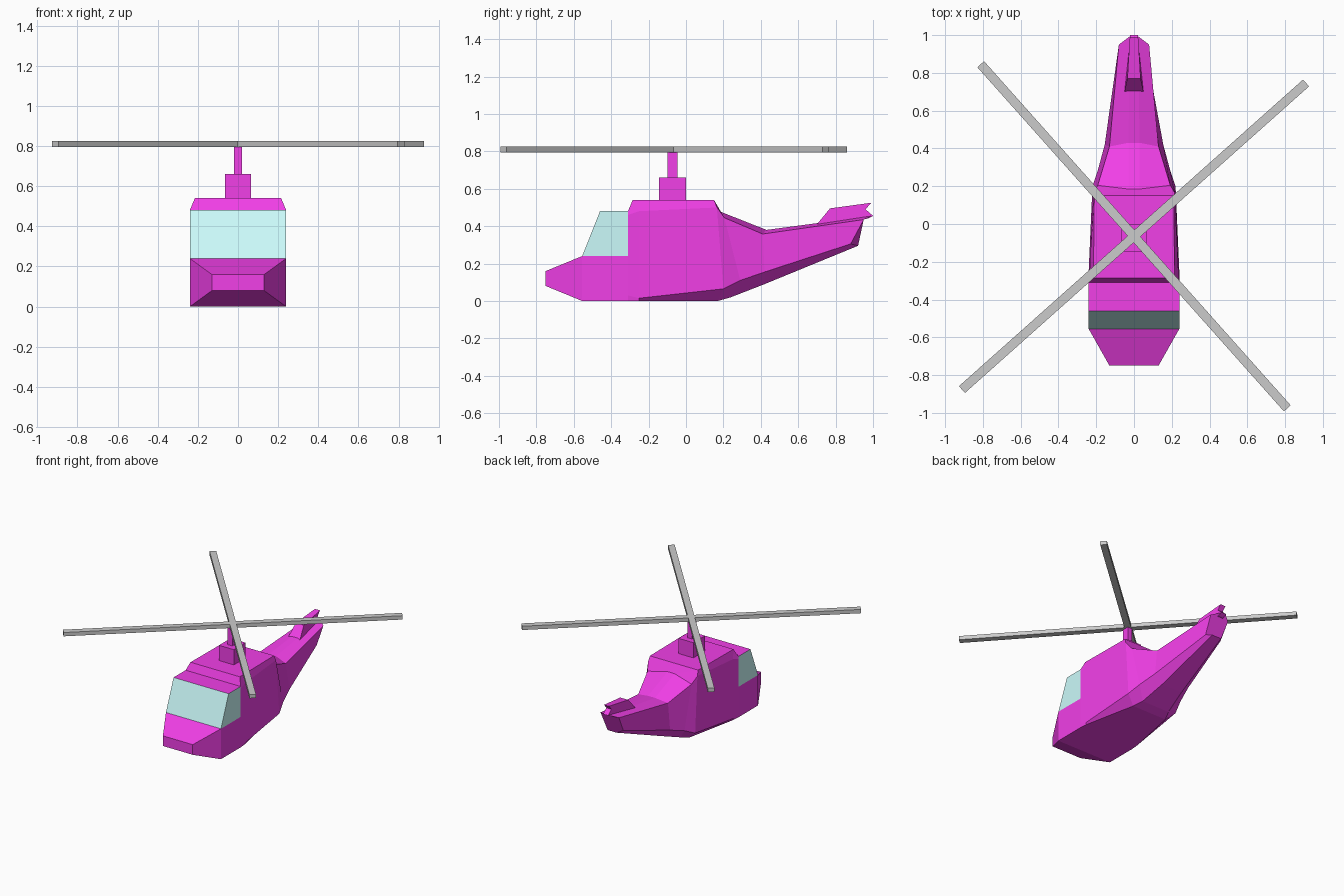
import bpy, bmesh, math
from mathutils import Matrix

if "Cube" in bpy.data.objects:
    bpy.data.objects.remove(bpy.data.objects["Cube"])


def material(name, rgb):
    m = bpy.data.materials.new(name)
    m.diffuse_color = (*rgb, 1)
    m.use_nodes = True
    m.node_tree.nodes["Principled BSDF"].inputs["Base Color"].default_value = m.diffuse_color
    return m


paint = material("paint", (0.88, 0.05, 0.80))
glass = material("glass", (0.60, 0.96, 0.96))


def finish(bm, name, *mats):
    bmesh.ops.recalc_face_normals(bm, faces=bm.faces)
    me = bpy.data.meshes.new(name)
    bm.to_mesh(me)
    bm.free()
    for m in mats:
        me.materials.append(m)
    ob = bpy.data.objects.new(name, me)
    bpy.context.collection.objects.link(ob)
    return ob


def loft(rings):
    """Skin a list of closed rings and cap both ends."""
    bm = bmesh.new()
    loops = [[bm.verts.new(p) for p in r] for r in rings]
    n = len(loops[0])
    for a, b in zip(loops, loops[1:]):
        for i in range(n):
            j = (i + 1) % n
            bm.faces.new((a[i], a[j], b[j], b[i]))
    bm.faces.new(loops[0])
    bm.faces.new(loops[-1])
    return bm


def box(name, size, centre, *mats, turn=0):
    bm = bmesh.new()
    bmesh.ops.create_cube(bm, size=1, matrix=Matrix.Translation(centre)
                          @ Matrix.Rotation(turn, 4, 'Z') @ Matrix.Diagonal((*size, 1)))
    return finish(bm, name, *mats)


def mirrored(half):
    return half + [(-x, y, z) for x, y, z in reversed(half)]


# Nose: (y, half width, bottom, top) per section
nose = [(-0.75, 0.13, 0.08, 0.16), (-0.555, 0.24, 0, 0.24), (-0.31, 0.24, 0, 0.24)]
finish(loft([mirrored([(w, y, t), (w, y, b)]) for y, w, b, t in nose]), "nose", paint)

# Cockpit: glazed front and sides, painted roof
outline = [(-0.555, 0.24), (-0.46, 0.48), (-0.31, 0.48), (-0.31, 0.24)]
bm = loft([[(x, y, z) for y, z in outline] for x in (-0.24, 0.24)])
bm.normal_update()
for f in bm.faces:
    c = f.calc_center_median()
    f.material_index = 1 if abs(c.x) > 0.2 or c.y < -0.5 else 0
finish(bm, "cockpit", paint, glass)

# Fuselage and tail boom: right half of each section (ridge, shoulder, lower edge, belly)
sections = [
    [(.24, -.31, .48), (.24, -.31, .46), (.24, -.31, .03), (.24, -.31, 0)],
    [(.215, -.285, .54), (.235, -.25, .48), (.24, -.25, .015), (.235, -.25, 0)],
    [(.21, .15, .54), (.215, .165, .50), (.22, .20, .065), (.15, .17, 0)],
    [(.03, .185, .477), (.192, .205, .445), (.19, .29, .11), (.12, .24, .02)],
    [(.03, .43, .38), (.13, .41, .358), (.155, .42, .155), (.09, .42, .09)],
    [(.02, .995, .455), (.08, .95, .435), (.07, .88, .305), (.04, .92, .295)],
]
finish(loft([mirrored(s) for s in sections]), "fuselage", paint)

# Tail fin with notched trailing edge, narrower on top
fin = [(0.70, 0.41), (0.77, 0.495), (0.99, 0.525), (0.96, 0.49), (1.0, 0.455), (0.97, 0.44)]
finish(loft([[(s * (0.05 if z < 0.43 else 0.035 if y < 0.9 else 0.022), y, z) for y, z in fin]
             for s in (-1, 1)]), "tail_fin", paint)

# Rotor housing, mast and crossed blades
box("rotor_housing", (0.13, 0.145, 0.13), (0, -0.072, 0.595), paint)
box("rotor_mast", (0.04, 0.055, 0.145), (0, -0.072, 0.725), paint)
for i, angle in enumerate((41.7, -48.3)):
    box(f"rotor_blade_{i + 1}", (2.44, 0.048, 0.03), (0, -0.065, 0.81),
        turn=math.radians(angle))
